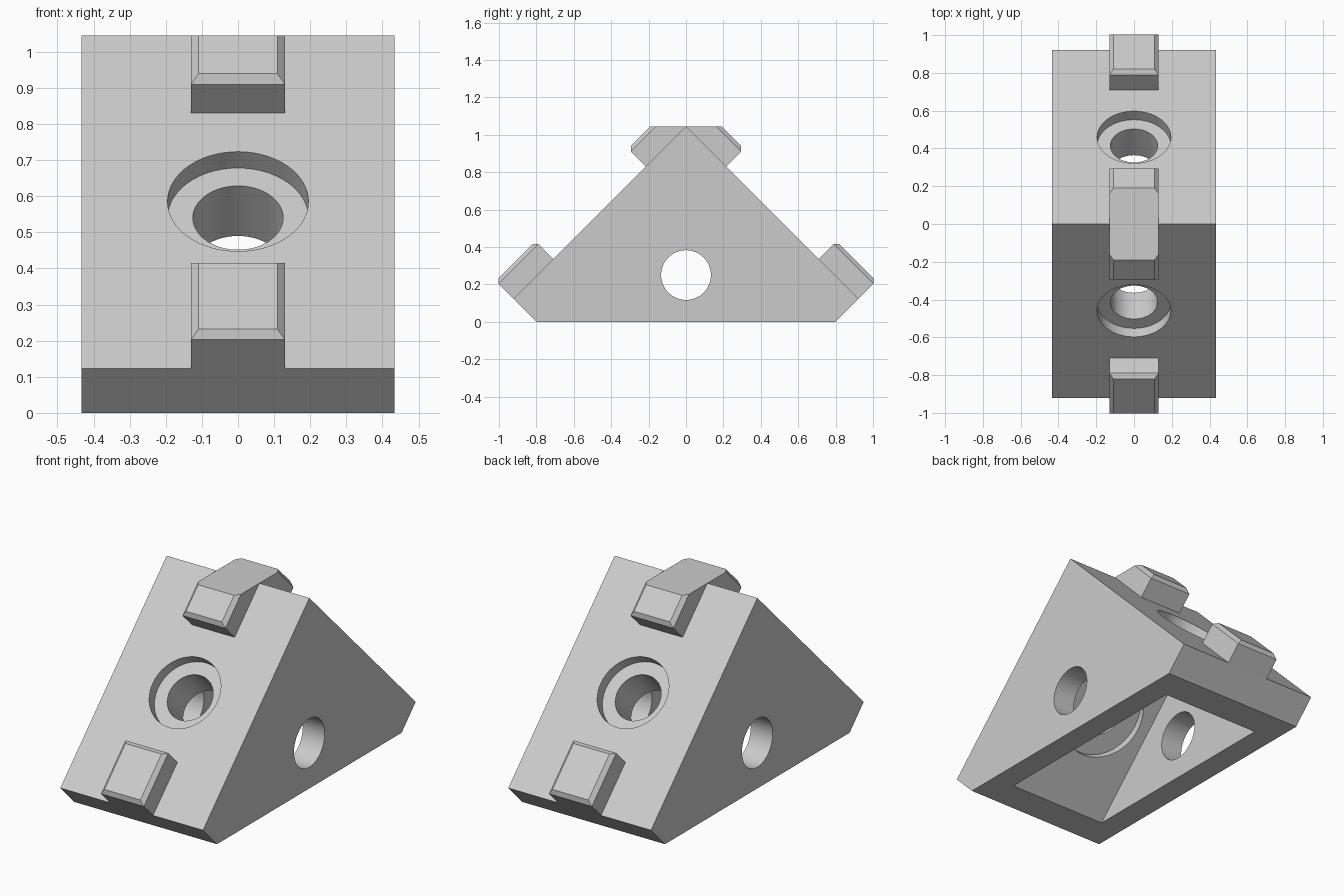
import bpy, bmesh, math
from mathutils import Vector, Matrix

cube = bpy.data.objects.get("Cube")
if cube:
    bpy.data.objects.remove(cube)

grey = bpy.data.materials.new("light grey")
grey.use_nodes = True
colour = (0.6, 0.6, 0.6, 1)
grey.diffuse_color = colour
grey.node_tree.nodes["Principled BSDF"].inputs["Base Color"].default_value = colour

APEX = 1.045      # ridge height
WALL = 0.30       # thickness of the sloped walls
R2 = math.sqrt(0.5)


def to_object(name, bm):
    bmesh.ops.recalc_face_normals(bm, faces=bm.faces)
    mesh = bpy.data.meshes.new(name)
    bm.to_mesh(mesh)
    bm.free()
    obj = bpy.data.objects.new(name, mesh)
    mesh.materials.append(grey)
    bpy.context.collection.objects.link(obj)
    return obj


def prism(name, profile, half_width):
    """Extrude a y-z outline along x."""
    bm = bmesh.new()
    face = bm.faces.new([bm.verts.new((-half_width, y, z)) for y, z in profile])
    out = bmesh.ops.extrude_face_region(bm, geom=[face])
    verts = [v for v in out["geom"] if isinstance(v, bmesh.types.BMVert)]
    bmesh.ops.translate(bm, verts=verts, vec=(2 * half_width, 0, 0))
    return to_object(name, bm)


def cylinder(name, start, end, radius):
    start, end = Vector(start), Vector(end)
    axis = end - start
    turn = axis.to_track_quat("Z", "Y").to_matrix().to_4x4()
    bm = bmesh.new()
    bmesh.ops.create_cone(bm, cap_ends=True, segments=64, radius1=radius, radius2=radius,
                          depth=axis.length,
                          matrix=Matrix.Translation((start + end) / 2) @ turn)
    return to_object(name, bm)


def cut(target, cutter):
    cutter.hide_render = True
    mod = target.modifiers.new("cut", "BOOLEAN")
    mod.operation = "DIFFERENCE"
    mod.solver = "EXACT"
    mod.object = cutter
    bpy.context.view_layer.objects.active = target
    bpy.ops.object.modifier_apply(modifier=mod.name)
    bpy.data.objects.remove(cutter)


def on_slope(side, x, s, t):
    """Point s down the slope from the ridge and t out from its surface."""
    return Vector((x, side * (s + t) * R2, APEX + (t - s) * R2))


def add_tab(bm, side, s0, s1, base):
    """Block on a slope whose outer face has chamfered edges."""
    w, h, c = 0.13, 0.134, 0.021
    rings = []
    for t, inset in ((base, 0), (h - c, 0), (h, c)):
        corners = ((-w + inset, s0 + inset), (w - inset, s0 + inset),
                   (w - inset, s1 - inset), (-w + inset, s1 - inset))
        rings.append([bm.verts.new(on_slope(side, x, s, t)) for x, s in corners])
    bm.faces.new(rings[0])
    bm.faces.new(rings[2])
    for low, high in zip(rings, rings[1:]):
        for i in range(4):
            j = (i + 1) % 4
            bm.faces.new((low[i], low[j], high[j], high[i]))


# Wedge body with clipped feet, hollowed from below
body = prism("bracket_body", [(-0.8, 0), (0.8, 0), (0.922, 0.123), (0, APEX), (-0.922, 0.123)], 0.433)
inner = APEX - WALL / R2
cut(body, prism("cavity", [(-inner - 0.1, -0.1), (inner + 0.1, -0.1), (0, inner)], 0.3))

# Side hole straight through both cheeks
cut(body, cylinder("side_hole", (-0.6, 0, 0.25), (0.6, 0, 0.25), 0.133))

# Bolt holes in both slopes: outer counterbore, bore, inner spot face
for side in (-1, 1):
    for radius, top, bottom in ((0.195, 0.1, -0.064), (0.125, 0.1, -WALL - 0.05),
                                (0.235, -WALL + 0.04, -WALL - 0.015)):
        cut(body, cylinder("bolt_cut", on_slope(side, 0, 0.65, top),
                           on_slope(side, 0, 0.65, bottom), radius))

bpy.ops.object.select_all(action="DESELECT")
body.select_set(True)
bpy.context.view_layer.objects.active = body
bpy.ops.object.shade_smooth_by_angle(angle=math.radians(30))

# Lower locating tabs
for side, name in ((-1, "front_lower_tab"), (1, "back_lower_tab")):
    bm = bmesh.new()
    add_tab(bm, side, 1.004, 1.304, 0)
    to_object(name, bm)

# Ridge tab: two sloped blocks trimmed flat at the ridge and joined
bm = bmesh.new()
add_tab(bm, -1, -0.25, 0.304, -0.05)
for point, normal in (((0, 0, APEX), (0, 0, 1)), ((0, 0, 0), (0, 1, 0))):
    trim = bmesh.ops.bisect_plane(bm, geom=bm.verts[:] + bm.edges[:] + bm.faces[:],
                                  plane_co=point, plane_no=normal, clear_outer=True)
    if normal[2]:
        rim = [e for e in trim["geom_cut"] if isinstance(e, bmesh.types.BMEdge)]
        bmesh.ops.contextual_create(bm, geom=rim)
bmesh.ops.mirror(bm, geom=bm.verts[:] + bm.edges[:] + bm.faces[:], axis="Y", merge_dist=0.0001)
bmesh.ops.remove_doubles(bm, verts=bm.verts, dist=0.0001)
bmesh.ops.dissolve_limit(bm, angle_limit=0.01, verts=bm.verts, edges=bm.edges)
to_object("ridge_tab", bm)
